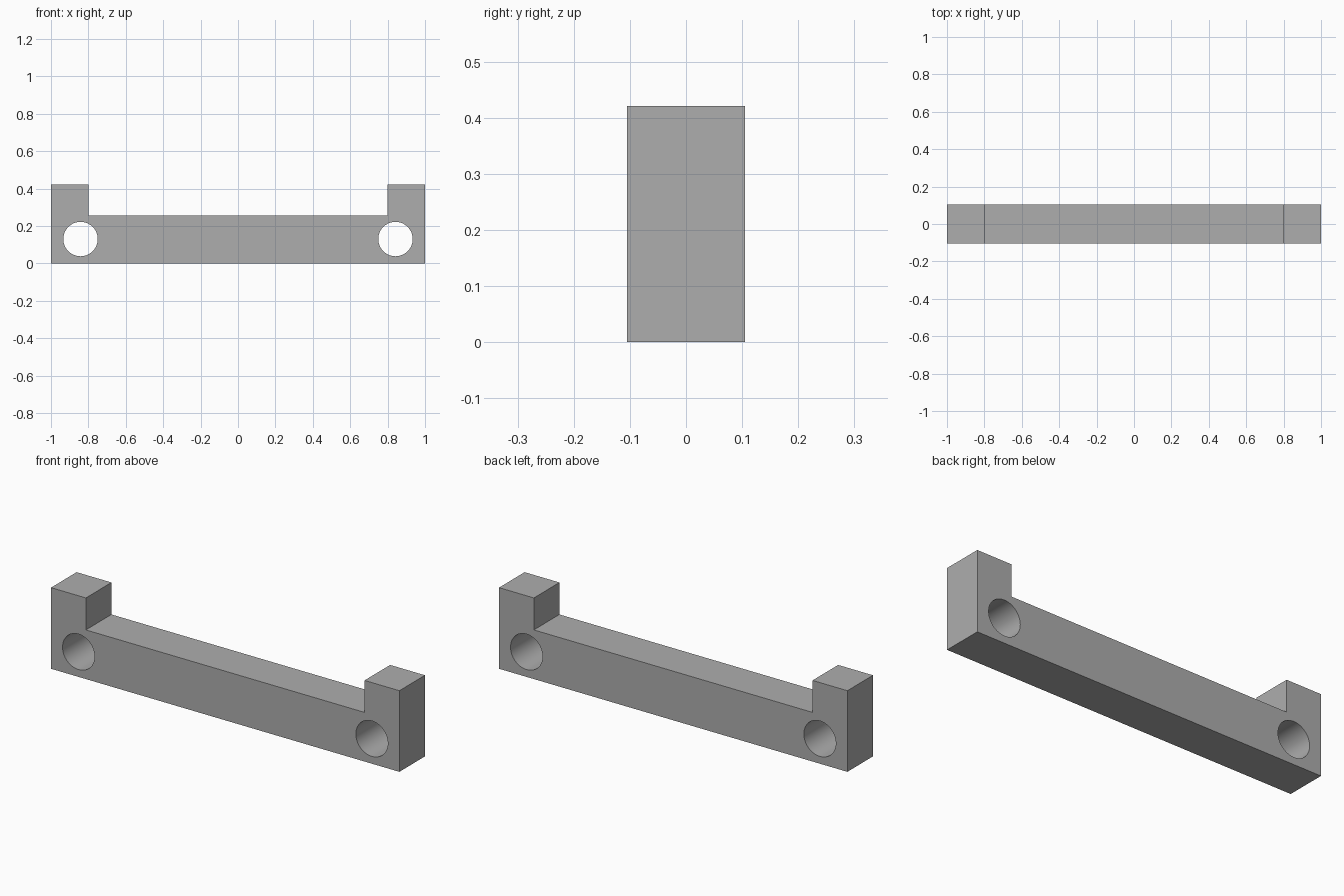
import bpy
import bmesh
import math

cube = bpy.data.objects.get("Cube")
if cube:
    bpy.data.objects.remove(cube, do_unlink=True)

DEPTH = 0.21
HEIGHT = 0.421
BAR_TOP = 0.255
POST_X = 0.8
HOLE_X, HOLE_Z, HOLE_R = 0.842, 0.13, 0.092

grey = bpy.data.materials.new("plain grey")
grey.use_nodes = True
colour = (0.42, 0.42, 0.42, 1)
grey.diffuse_color = colour
grey.node_tree.nodes["Principled BSDF"].inputs["Base Color"].default_value = colour

# Bar with an upright post at each end, extruded from a mirrored profile
half = [(1, 0), (1, HEIGHT), (POST_X, HEIGHT), (POST_X, BAR_TOP)]
profile = half + [(-x, z) for x, z in reversed(half)]
bm = bmesh.new()
face = bm.faces.new([bm.verts.new((x, -DEPTH / 2, z)) for x, z in profile])
extruded = bmesh.ops.extrude_face_region(bm, geom=[face])["geom"]
bmesh.ops.translate(bm, vec=(0, DEPTH, 0),
                    verts=[v for v in extruded if isinstance(v, bmesh.types.BMVert)])
bmesh.ops.recalc_face_normals(bm, faces=bm.faces)
mesh = bpy.data.meshes.new("bracket_bar")
bm.to_mesh(mesh)
bm.free()
mesh.materials.append(grey)
bar = bpy.data.objects.new("bracket_bar", mesh)
bpy.context.collection.objects.link(bar)

# Round through-holes below the posts
for side, name in ((1, "left"), (-1, "right")):
    bpy.ops.mesh.primitive_cylinder_add(
        vertices=64, radius=HOLE_R, depth=DEPTH * 2,
        location=(side * HOLE_X, 0, HOLE_Z), rotation=(math.pi / 2, 0, 0))
    cutter = bpy.context.object
    cutter.name = name + "_hole_cutter"
    cutter.hide_render = True
    cutter.data.materials.append(grey)
    bpy.ops.object.select_all(action="DESELECT")
    bpy.context.view_layer.objects.active = bar
    bar.select_set(True)
    cut = bar.modifiers.new(name + "_hole", "BOOLEAN")
    cut.operation = "DIFFERENCE"
    cut.solver = "EXACT"
    cut.object = cutter
    bpy.ops.object.modifier_apply(modifier=cut.name)
    bpy.data.objects.remove(cutter, do_unlink=True)

# Smooth hole walls, crisp edges everywhere else
bpy.ops.object.shade_smooth_by_angle(angle=math.radians(30))
